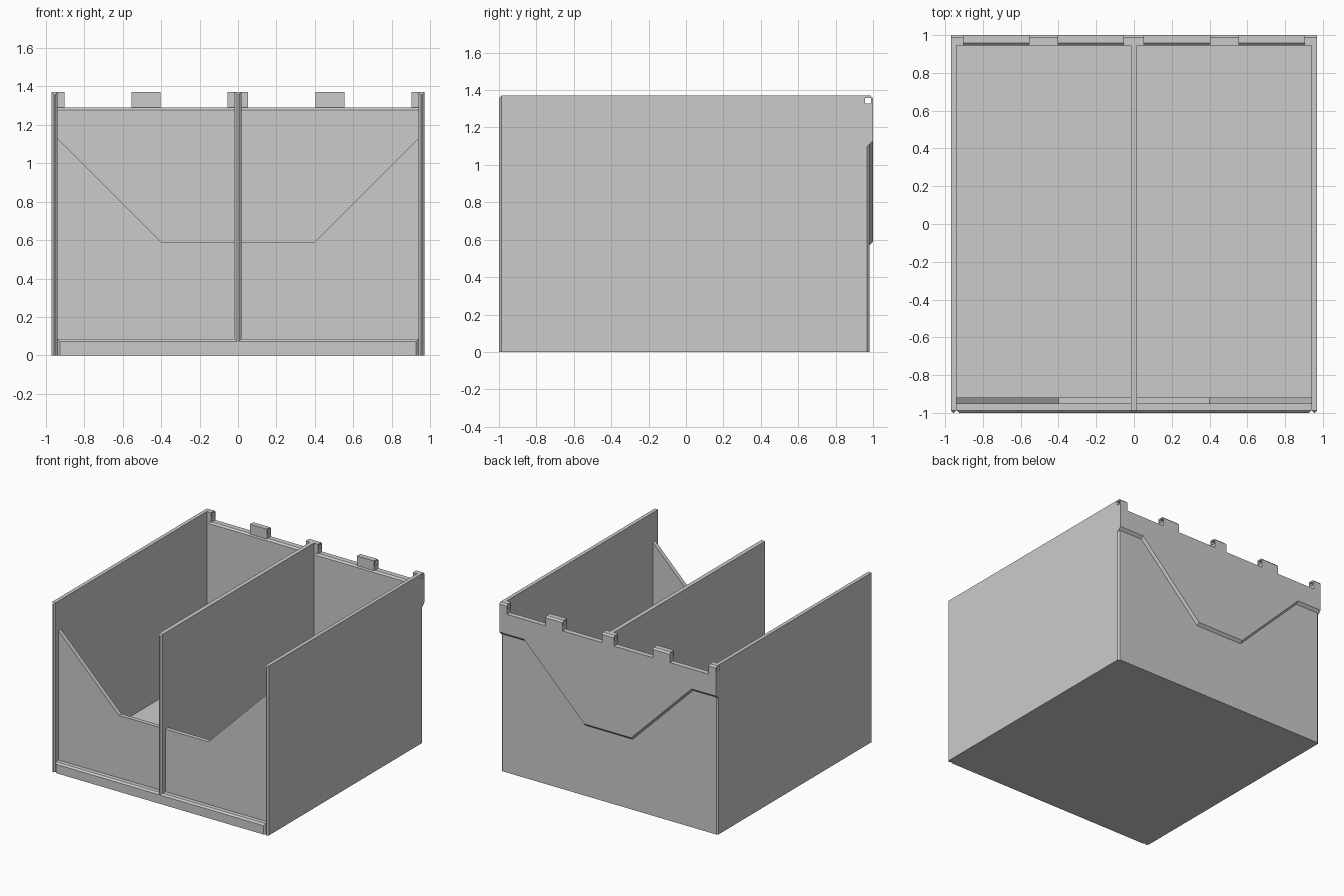
import bpy
import bmesh

cube = bpy.data.objects.get("Cube")
if cube:
    bpy.data.objects.remove(cube, do_unlink=True)

grey = bpy.data.materials.new("plain grey")
grey.use_nodes = True
colour = (0.6, 0.6, 0.6, 1)
grey.diffuse_color = colour
grey.node_tree.nodes["Principled BSDF"].inputs["Base Color"].default_value = colour

W, TOP, WALL = 0.97, 1.37, 0.03
FRONT, BACK, REAR = -1.0, 0.98, 1.0
FLOOR, RIM = 0.085, 1.29
INNER = W - WALL
BACK_INNER = 0.945
CHAMFER = 0.013


def finish(name, bm):
    bmesh.ops.recalc_face_normals(bm, faces=bm.faces)
    mesh = bpy.data.meshes.new(name)
    bm.to_mesh(mesh)
    bm.free()
    mesh.materials.append(grey)
    obj = bpy.data.objects.new(name, mesh)
    bpy.context.collection.objects.link(obj)
    return obj


def prism(name, near, far, y0, y1):
    """Solid between two matching x-z outlines at depths y0 and y1."""
    bm = bmesh.new()
    a = [bm.verts.new((x, y0, z)) for x, z in near]
    b = [bm.verts.new((x, y1, z)) for x, z in far]
    bm.faces.new(a)
    bm.faces.new(b[::-1])
    for i in range(len(a)):
        j = (i + 1) % len(a)
        bm.faces.new((a[i], b[i], b[j], a[j]))
    return finish(name, bm)


def box(name, xs, ys, zs, rule=None):
    """Box whose edges are chamfered where rule(midpoint, direction) holds."""
    bm = bmesh.new()
    bmesh.ops.create_cube(bm, size=1)
    for v in bm.verts:
        for axis, (lo, hi) in enumerate((xs, ys, zs)):
            v.co[axis] = hi if v.co[axis] > 0 else lo
    if rule:
        edges = []
        for e in bm.edges:
            p, q = (v.co for v in e.verts)
            if rule((p + q) / 2, q - p):
                edges.append(e)
        bmesh.ops.bevel(bm, geom=edges, offset=CHAMFER, segments=1,
                        affect='EDGES', clamp_overlap=True)
    return finish(name, bm)


def front_edge(mid, along):
    return mid.y < FRONT + 0.001 and mid.z > 0.01


def side_edge(mid, along):
    back_corner = abs(along.z) > 0.1 and mid.y > BACK - 0.001 and abs(mid.x) > W - 0.001
    return front_edge(mid, along) or back_corner


def mirrored(half):
    return half + [(-x, z) for x, z in reversed(half)]


# Floor, with a chamfered front lip
box("floor", (-INNER, INNER), (FRONT, BACK_INNER), (0, FLOOR), front_edge)

# Side walls and centre divider
drilled = []
for side, s in (("left", 1), ("right", -1)):
    drilled.append(box(side + "_wall", sorted((s * INNER, s * W)), (FRONT, BACK),
                       (0, TOP), side_edge))
box("centre_divider", (-0.017, 0.017), (FRONT, BACK_INNER), (0, TOP), front_edge)

# Recessed front panel with the scooped opening
panel = mirrored([(INNER, FLOOR), (INNER, 1.13), (0.4, 0.59)])
prism("front_panel", panel, panel, -0.952, -0.918)

# Back panel with a chamfered inner rim
box("back_panel", (-INNER, INNER), (BACK_INNER, BACK), (0, RIM),
    lambda m, d: m.y < BACK_INNER + 0.001 and m.z > RIM - 0.001)

# Raised back plate with a sloping lower edge
drop = 0.035
lower = [(W, 1.13), (0.75, 1.13), (0.21, 0.59)]
outer = mirrored([(W, RIM)] + lower)
inner = mirrored([(W, RIM)] + [(x, z - drop) for x, z in lower])
prism("back_plate", inner, outer, REAR - drop, REAR)

# Hinge tabs along the back rim
spans = {"middle_tab": (-0.055, 0.053)}
for side, s in (("left", 1), ("right", -1)):
    spans[side + "_inner_tab"] = sorted((s * 0.403, s * 0.555))
    spans[side + "_outer_tab"] = sorted((s * 0.903, s * W))
for name, xs in spans.items():
    drilled.append(box(name, xs, (BACK_INNER, REAR), (RIM, TOP),
                       lambda m, d: m.y > REAR - 0.001 and m.z > TOP - 0.001))

# Square hinge hole through the tabs and side walls
cutter = box("hinge_hole_cutter", (-1.1, 1.1), (0.958, 0.988), (1.328, 1.358))
cutter.hide_render = True
for obj in drilled:
    mod = obj.modifiers.new("hinge hole", 'BOOLEAN')
    mod.operation = 'DIFFERENCE'
    mod.solver = 'EXACT'
    mod.object = cutter
graph = bpy.context.evaluated_depsgraph_get()
cut = [bpy.data.meshes.new_from_object(o.evaluated_get(graph)) for o in drilled]
for obj, mesh in zip(drilled, cut):
    obj.modifiers.clear()
    obj.data = mesh
bpy.data.objects.remove(cutter, do_unlink=True)
